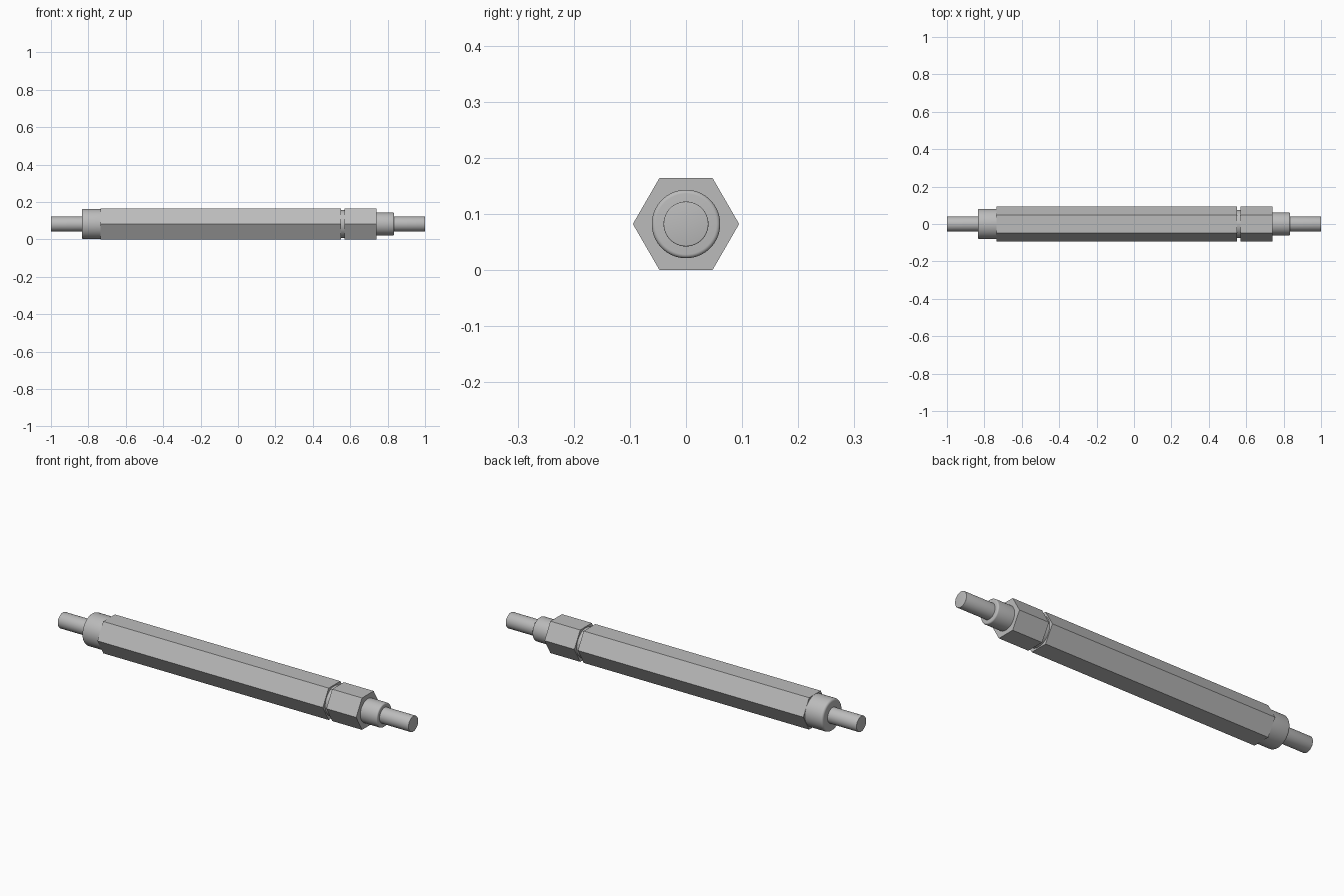
import bpy, bmesh, math

AXIS_Z = 0.082       # height of the shaft axis
HEX_R = 0.0947       # corner radius of the hexagonal parts

cube = bpy.data.objects.get("Cube")
if cube:
    bpy.data.objects.remove(cube, do_unlink=True)

steel = bpy.data.materials.new("steel grey")
steel.use_nodes = True
colour = (0.5, 0.5, 0.5, 1)
steel.diffuse_color = colour
steel.node_tree.nodes["Principled BSDF"].inputs["Base Color"].default_value = colour


def lathe(name, profile, sides=64):
    """Spin (x, radius) points around the x axis and cap both ends."""
    bm = bmesh.new()
    rings = []
    for x, r in profile:
        angles = [2 * math.pi * i / sides for i in range(sides)]
        rings.append([bm.verts.new((x, r * math.cos(a), r * math.sin(a))) for a in angles])
    for a, b in zip(rings, rings[1:]):
        for i in range(sides):
            j = (i + 1) % sides
            bm.faces.new((a[i], a[j], b[j], b[i]))
    bm.faces.new(rings[0])
    bm.faces.new(rings[-1])
    bmesh.ops.recalc_face_normals(bm, faces=bm.faces)
    mesh = bpy.data.meshes.new(name)
    bm.to_mesh(mesh)
    bm.free()
    mesh.materials.append(steel)
    obj = bpy.data.objects.new(name, mesh)
    obj.location.z = AXIS_Z
    bpy.context.collection.objects.link(obj)
    if sides > 6:
        bpy.ops.object.select_all(action='DESELECT')
        obj.select_set(True)
        bpy.context.view_layer.objects.active = obj
        bpy.ops.object.shade_smooth_by_angle(angle=math.radians(35))
    return obj


def rounded(x_in, x_out, r, fillet, steps=5):
    """Profile of a cylinder whose outer end is rounded over."""
    side = 1 if x_out > x_in else -1
    pts = [(x_in, r)]
    for k in range(steps + 1):
        a = math.pi / 2 * k / steps
        pts.append((x_out - side * fillet * (1 - math.sin(a)),
                    r - fillet * (1 - math.cos(a))))
    return pts


# Hexagonal body and nut, corners pointing to front and back
lathe("hex_body", [(-0.735, HEX_R), (0.55, HEX_R)], 6)
lathe("hex_nut", [(0.57, HEX_R), (0.74, HEX_R)], 6)

# Round neck in the gap between body and nut
lathe("neck", [(0.54, 0.076), (0.58, 0.076)])

# Round collar and sleeve at the two ends
lathe("collar", rounded(-0.72, -0.835, 0.0815, 0.012))
lathe("sleeve", rounded(0.73, 0.835, 0.061, 0.007))

# Thin rods sticking out at both ends
lathe("right_rod", rounded(-0.8, -1.0, 0.04, 0.002, 3))
lathe("left_rod", rounded(0.8, 1.0, 0.04, 0.002, 3))
